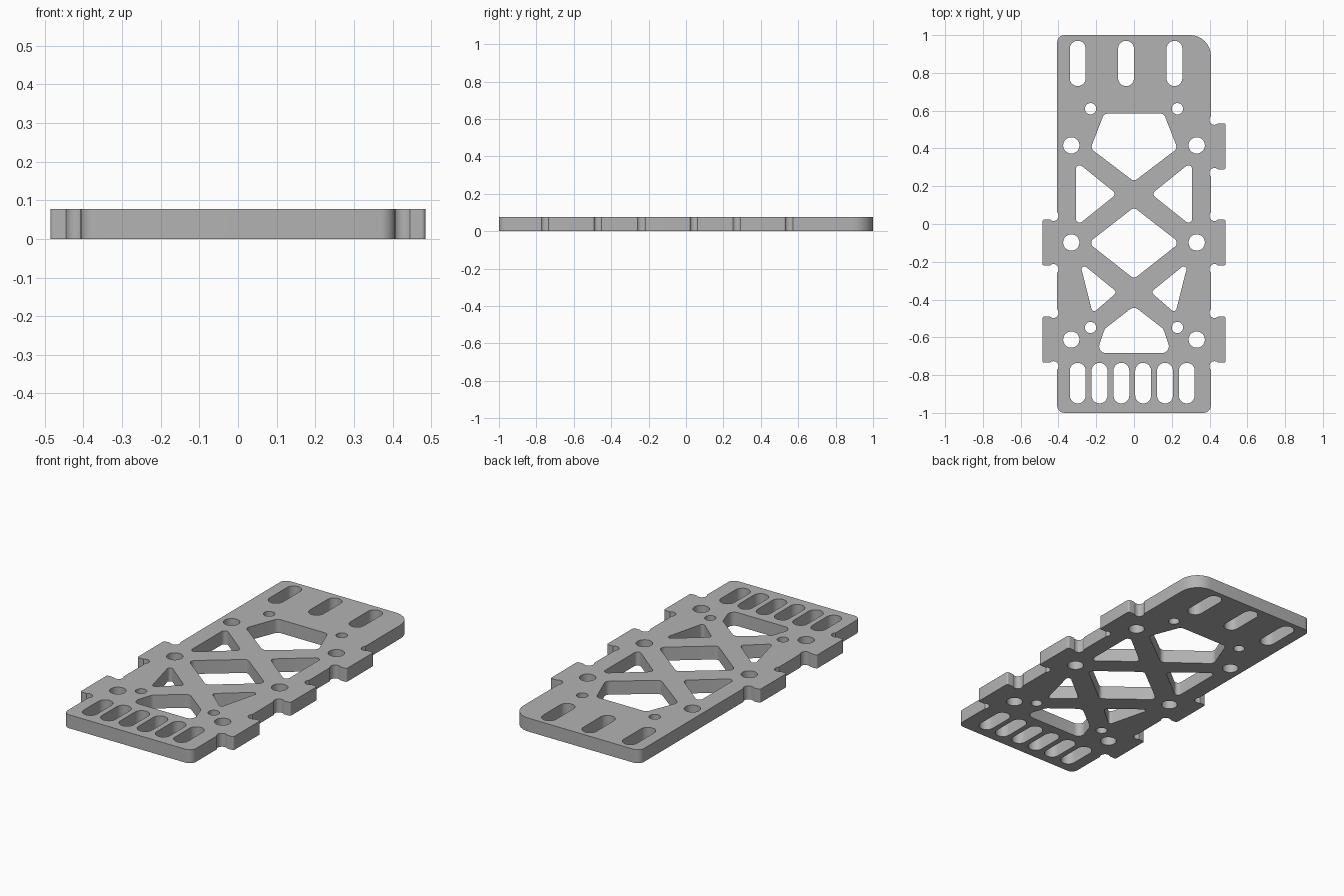
import bpy
import bmesh
from math import cos, sin, tan, pi, radians
from mathutils import Vector

if "Cube" in bpy.data.objects:
    bpy.data.objects.remove(bpy.data.objects["Cube"], do_unlink=True)

THICK = 0.077
HALF_W = 0.407
TAB_X = 0.485
NOTCH = 0.038


def arc(cx, cy, r, start, sweep, steps):
    return [Vector((cx + r * cos(radians(start + sweep * i / steps)),
                    cy + r * sin(radians(start + sweep * i / steps))))
            for i in range(steps + 1)]


def rounded(corners, steps=8):
    """Turn (x, y, radius) corners into a polygon with filleted corners."""
    out = []
    pts = [Vector(c[:2]) for c in corners]
    for i, (x, y, r) in enumerate(corners):
        p = pts[i]
        if r == 0:
            out.append(p)
            continue
        a = (pts[i - 1] - p).normalized()
        b = (pts[(i + 1) % len(pts)] - p).normalized()
        half = a.angle(b) / 2
        centre = p + (a + b).normalized() * (r / sin(half))
        va = p + a * (r / tan(half)) - centre
        vb = p + b * (r / tan(half)) - centre
        total = pi - 2 * half
        for k in range(steps + 1):
            t = k / steps
            out.append(centre + (va * sin((1 - t) * total) + vb * sin(t * total)) / sin(total))
    return out


def circle(x, y, r):
    return arc(x, y, r, 0, 360 * 31 / 32, 31)


def slot(x, low, high, r):
    return arc(x, high - r, r, 0, 180, 16) + arc(x, low + r, r, 180, 180, 16)


def polygon(points, r):
    return rounded([(x, y, r) for x, y in points])


def mirrored(loop):
    return [Vector((-p.x, p.y)) for p in loop]


def side(tabs):
    """Right-hand edge, going up: each tab has a round relief at its roots."""
    path = []
    nx, r = HALF_W + NOTCH / 2, NOTCH / 2 * 2 ** 0.5
    for low, high in tabs:
        path += [(p.x, p.y, 0) for p in arc(nx, low - NOTCH / 2, r, 225, -180, 12)]
        path += [(TAB_X, low, 0.01), (TAB_X, high, 0.01)]
        path += [(p.x, p.y, 0) for p in arc(nx, high + NOTCH / 2, r, 315, -180, 12)]
    return path


# Outer outline with tabs
tabs = [(-0.734, -0.49), (-0.22, 0.024), (0.289, 0.533)]
left_edge = [(-x, y, r) for x, y, r in reversed(side(tabs[:2]))]
outline = rounded([(-HALF_W, -1, 0.04), (HALF_W, -1, 0.04)] + side(tabs)
                  + [(HALF_W, 1, 0.11), (-HALF_W, 1, 0.04)] + left_edge)
loops = [outline]

# Slots at both ends
loops += [slot(-0.298 + 0.256 * i, 0.73, 0.97, 0.042) for i in range(3)]
loops += [slot(-0.298 + 0.1155 * i, -0.95, -0.735, 0.042) for i in range(6)]

# Round holes
for s in (-1, 1):
    loops += [circle(s * 0.23, y, 0.03) for y in (0.61, -0.548)]
    loops += [circle(s * 0.332, y, 0.043) for y in (0.416, -0.098, -0.612)]

# Truss openings down the middle
loops.append(polygon([(-0.158, 0.585), (-0.23, 0.4), (0, 0.225),
                      (0.23, 0.4), (0.158, 0.585)], 0.03))
loops.append(polygon([(-0.242, -0.1), (0, -0.29), (0.242, -0.1), (0, 0.088)], 0.025))
loops.append(polygon([(0, -0.435), (-0.155, -0.555), (-0.198, -0.683),
                      (0.198, -0.683), (0.155, -0.555)], 0.035))

# Paired triangular openings
for triangle in (polygon([(-0.308, 0.332), (-0.308, -0.014), (-0.092, 0.159)], 0.02),
                 polygon([(-0.288, -0.2), (-0.219, -0.473), (-0.089, -0.361)], 0.015)):
    loops += [triangle, mirrored(triangle)]

# Fill the outline and holes as one flat curve with thickness
curve = bpy.data.curves.new("plate_profile", "CURVE")
curve.dimensions = "2D"
curve.fill_mode = "BOTH"
curve.extrude = THICK / 2
for loop in loops:
    spline = curve.splines.new("POLY")
    spline.points.add(len(loop) - 1)
    for point, p in zip(spline.points, loop):
        point.co = (p.x, p.y, 0, 1)
    spline.use_cyclic_u = True
profile = bpy.data.objects.new("plate_profile", curve)
bpy.context.scene.collection.objects.link(profile)
bpy.context.view_layer.update()
depsgraph = bpy.context.evaluated_depsgraph_get()
mesh = bpy.data.meshes.new_from_object(profile.evaluated_get(depsgraph))
bpy.data.objects.remove(profile, do_unlink=True)

# Weld caps to walls and stand the plate on the ground
bm = bmesh.new()
bm.from_mesh(mesh)
bmesh.ops.remove_doubles(bm, verts=bm.verts, dist=0.0001)
bmesh.ops.recalc_face_normals(bm, faces=bm.faces)
bmesh.ops.translate(bm, verts=bm.verts, vec=(0, 0, THICK / 2))
bm.to_mesh(mesh)
bm.free()

grey = bpy.data.materials.new("plain_grey")
grey.use_nodes = True
colour = (0.45, 0.45, 0.45, 1)
grey.diffuse_color = colour
grey.node_tree.nodes["Principled BSDF"].inputs["Base Color"].default_value = colour
mesh.materials.clear()
mesh.materials.append(grey)

plate = bpy.data.objects.new("mounting_plate", mesh)
bpy.context.scene.collection.objects.link(plate)
bpy.context.view_layer.objects.active = plate
plate.select_set(True)
bpy.ops.object.shade_smooth_by_angle(angle=radians(30))
